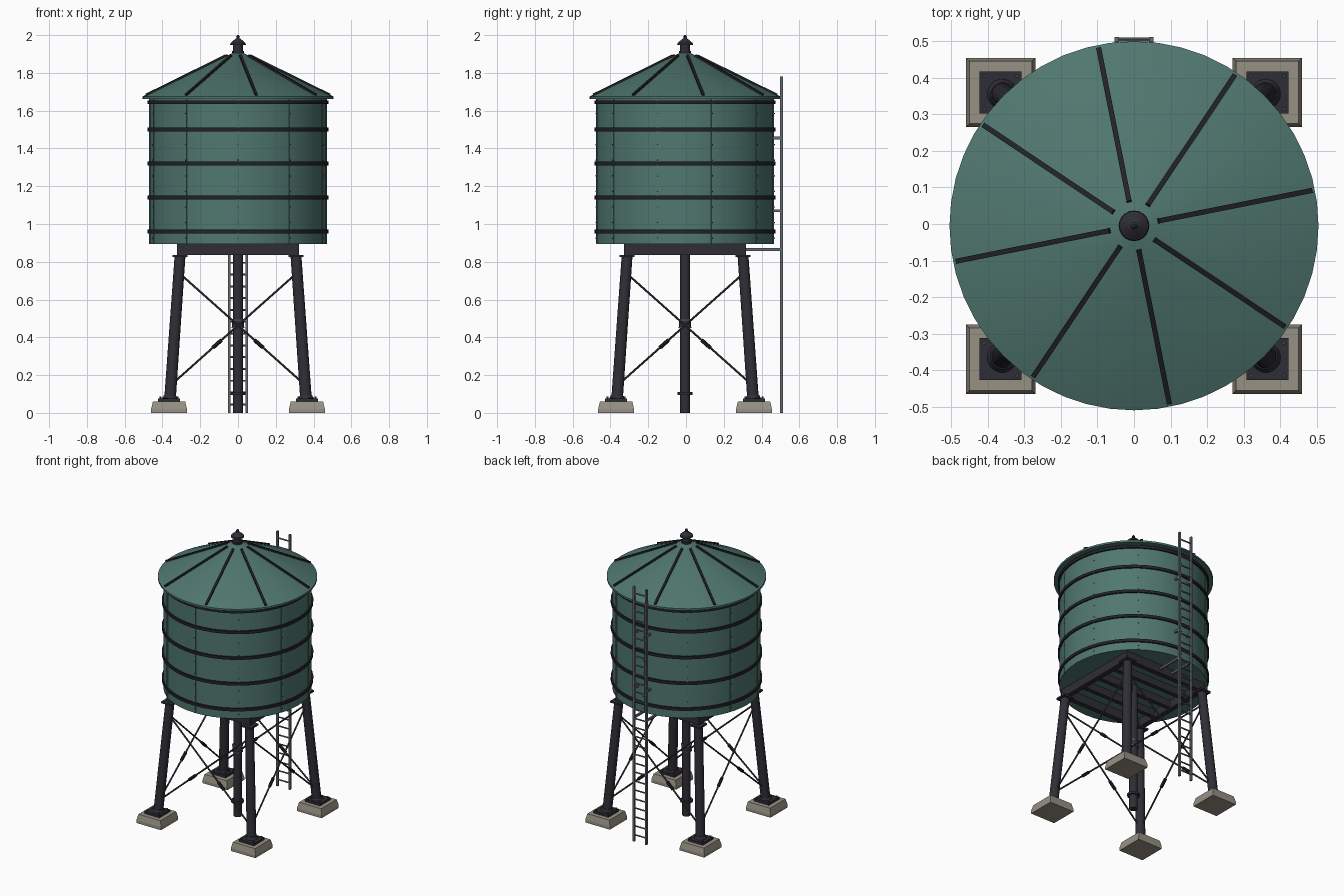
import bpy, bmesh
from math import sin, cos, pi, radians, atan2
from mathutils import Vector, Matrix

if "Cube" in bpy.data.objects:
    bpy.data.objects.remove(bpy.data.objects["Cube"])

CY = -0.005          # tower axis, the ladder takes up the rest at the back


def material(name, r, g, b):
    m = bpy.data.materials.new(name)
    m.use_nodes = True
    m.diffuse_color = (r, g, b, 1)
    m.node_tree.nodes["Principled BSDF"].inputs["Base Color"].default_value = (r, g, b, 1)
    return m


GREEN = material("green_paint", 0.08, 0.185, 0.16)
STEEL = material("dark_steel", 0.027, 0.027, 0.036)
BLACK = material("black_iron", 0.016, 0.016, 0.019)
GREY = material("grey_metal", 0.13, 0.14, 0.165)
ROD = material("rod_steel", 0.05, 0.052, 0.06)
CONCRETE = material("concrete", 0.31, 0.285, 0.23)


def finish(bm, name, mat):
    bmesh.ops.recalc_face_normals(bm, faces=bm.faces)
    me = bpy.data.meshes.new(name)
    bm.to_mesh(me)
    bm.free()
    me.materials.append(mat)
    me.shade_smooth()
    me.set_sharp_from_angle(angle=radians(35))
    ob = bpy.data.objects.new(name, me)
    bpy.context.collection.objects.link(ob)
    return ob


def rod(bm, p, q, r, r2=None, n=12):
    """Round bar from p to q."""
    p, q = Vector(p), Vector(q)
    d = q - p
    mat = Matrix.Translation((p + q) / 2) @ d.to_track_quat('Z', 'Y').to_matrix().to_4x4()
    bmesh.ops.create_cone(bm, cap_ends=True, segments=n, radius1=r,
                          radius2=r if r2 is None else r2, depth=d.length, matrix=mat)


def box(bm, centre, size, rot=None, taper=1.0):
    """Box, with its top face scaled by taper."""
    verts = bmesh.ops.create_cube(bm, size=1)["verts"]
    for v in verts:
        k = taper if v.co.z > 0 else 1
        v.co = Vector((v.co.x * size[0] * k, v.co.y * size[1] * k, v.co.z * size[2]))
        if rot:
            v.co = rot @ v.co
        v.co += Vector(centre)


def lathe(bm, profile, n=48, closed=False):
    """Turn (radius, z) points around the tower axis."""
    rings = [[bm.verts.new((r * cos(2 * pi * i / n), CY + r * sin(2 * pi * i / n), z))
              for i in range(n)] for r, z in profile]
    pairs = list(zip(rings, rings[1:]))
    if closed:
        pairs.append((rings[-1], rings[0]))
    else:
        bm.faces.new(rings[0])
        bm.faces.new(rings[-1])
    for a, b in pairs:
        for i in range(n):
            j = (i + 1) % n
            bm.faces.new((a[i], a[j], b[j], b[i]))


def polar(r, a, z):
    return Vector((r * cos(a), CY + r * sin(a), z))


# Tank shell
bm = bmesh.new()
lathe(bm, [(0.47, 0.895), (0.47, 1.668)])
finish(bm, "tank", GREEN)

# Vertical lap seams and their rivets
seams, rivets = bmesh.new(), bmesh.new()
for k in range(10):
    a = -pi / 2 + k * pi / 5
    turn = Matrix.Rotation(a, 3, 'Z')
    box(seams, polar(0.469, a, 1.28), (0.006, 0.014, 0.765), turn)
    for j in range(9):
        z = 0.925 + j * 0.0825
        rod(rivets, polar(0.47, a, z), polar(0.475, a, z), 0.004, 0.003, n=6)
finish(seams, "tank_seams", GREEN)
finish(rivets, "tank_rivets", STEEL)

# Hoops
bm = bmesh.new()
for z in (0.96, 1.14, 1.32, 1.50, 1.645):
    lathe(bm, [(0.465, z - 0.01), (0.48, z - 0.01), (0.48, z + 0.01), (0.465, z + 0.01)],
          closed=True)
finish(bm, "tank_hoops", BLACK)

# Conical roof
EAVE, PEAK = (0.505, 1.675), (0.03, 1.905)
bm = bmesh.new()
lathe(bm, [(0.46, 1.662), (0.505, 1.662), EAVE, PEAK])
finish(bm, "roof", GREEN)

# Roof ribs lie along the slope
slope = (PEAK[1] - EAVE[1]) / (EAVE[0] - PEAK[0])
bm = bmesh.new()
for k in range(8):
    a = radians(11.25 + 45 * k)
    turn = Matrix.Rotation(a, 3, 'Z') @ Matrix.Rotation(atan2(slope, 1), 3, 'Y')
    mid = 0.281
    z = PEAK[1] - (mid - PEAK[0]) * slope + 0.003
    box(bm, polar(mid, a, z), (0.475, 0.014, 0.014), turn)
finish(bm, "roof_ribs", BLACK)

# Roof finial
bm = bmesh.new()
lathe(bm, [(0.032, 1.89), (0.032, 1.915), (0.026, 1.915), (0.026, 1.948), (0.042, 1.948),
           (0.04, 1.958), (0.012, 1.982), (0.008, 1.984), (0.010, 1.992), (0.004, 2.0)], n=20)
finish(bm, "finial", STEEL)

# Platform frame and joists
bm = bmesh.new()
for s in (-1, 1):
    box(bm, (0, CY + s * 0.305, 0.865), (0.645, 0.035, 0.06))
    box(bm, (s * 0.305, CY, 0.865), (0.035, 0.58, 0.058))
for y in (-0.15, 0, 0.15):
    box(bm, (0, CY + y, 0.87), (0.58, 0.03, 0.05))
finish(bm, "platform_frame", STEEL)


def leg_point(sx, sy, z):
    r = 0.307 + (0.83 - z) * 0.07
    return Vector((sx * r, CY + sy * r, z))


# Legs, plates, bolts and footings
legs, plates, bolts, feet = (bmesh.new() for _ in range(4))
for sx in (-1, 1):
    for sy in (-1, 1):
        rod(legs, leg_point(sx, sy, 0.07), leg_point(sx, sy, 0.83), 0.031, 0.029, n=20)
        rod(legs, leg_point(sx, sy, 0.074), leg_point(sx, sy, 0.092), 0.042, 0.034, n=20)
        top = leg_point(sx, sy, 0.83)
        box(plates, top, (0.08, 0.08, 0.012))
        fx, fy = sx * 0.365, CY + sy * 0.365
        box(plates, (fx, fy, 0.069), (0.115, 0.115, 0.016))
        for bx in (-1, 1):
            for by in (-1, 1):
                x, y = fx + bx * 0.045, fy + by * 0.045
                rod(bolts, (x, y, 0.07), (x, y, 0.086), 0.006, n=6)
        box(feet, (fx, fy, 0.01), (0.19, 0.19, 0.02))
        box(feet, (fx, fy, 0.04), (0.19, 0.19, 0.04), taper=0.9)
finish(legs, "legs", STEEL)
finish(plates, "leg_plates", STEEL)
finish(bolts, "anchor_bolts", ROD)
finish(feet, "footings", CONCRETE)

# Cross bracing with turnbuckles on all four sides
braces, buckles = bmesh.new(), bmesh.new()
corners = [(-1, -1), (1, -1), (1, 1), (-1, 1)]
for i in range(4):
    a, b = corners[i], corners[(i + 1) % 4]
    for hi, lo in ((a, b), (b, a)):
        p, q = leg_point(*hi, 0.742), leg_point(*lo, 0.148)
        rod(braces, p, q, 0.0055, n=8)
        rod(buckles, p.lerp(q, 0.60), p.lerp(q, 0.67), 0.0105, n=8)
finish(braces, "cross_braces", ROD)
finish(buckles, "turnbuckles", BLACK)

# Central riser pipe with flange and coupling
bm = bmesh.new()
lathe(bm, [(0.027, 0), (0.027, 0.895)], n=20)
lathe(bm, [(0.04, 0.095), (0.04, 0.11)], n=20)
lathe(bm, [(0.032, 0.45), (0.032, 0.495)], n=20)
finish(bm, "riser_pipe", STEEL)
bm = bmesh.new()
for z in (0.45, 0.49):
    lathe(bm, [(0.035, z), (0.035, z + 0.006)], n=20)
finish(bm, "riser_rings", GREY)

# Ladder with rungs and stand-off brackets
LY = 0.505
bm = bmesh.new()
for s in (-1, 1):
    x = s * 0.047
    box(bm, (x, LY, 0.89), (0.012, 0.015, 1.78))
    for z, y0 in ((0.865, 0.30), (1.07, 0.45), (1.455, 0.45)):
        box(bm, (x, (y0 + LY) / 2, z), (0.012, LY - y0, 0.014))
for k in range(28):
    z = 0.045 + k * 0.0625
    rod(bm, (-0.047, LY, z), (0.047, LY, z), 0.005, n=8)
finish(bm, "ladder", GREY)
